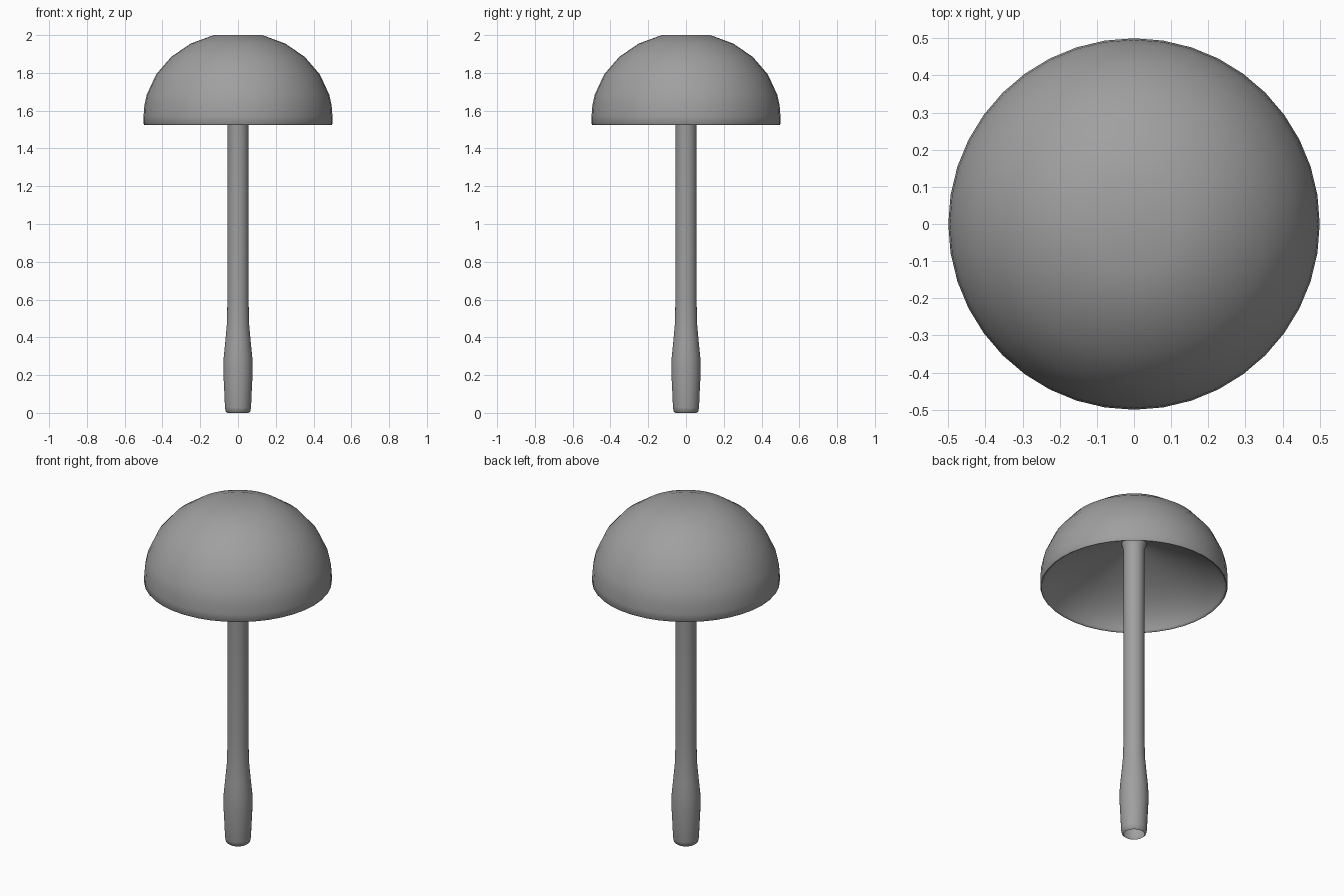
import bpy
import bmesh
import math

SEGMENTS = 40

if "Cube" in bpy.data.objects:
    bpy.data.objects.remove(bpy.data.objects["Cube"], do_unlink=True)

# One plain grey for the whole model
grey = bpy.data.materials.new("plain_grey")
grey.use_nodes = True
colour = (0.35, 0.35, 0.35, 1.0)
grey.diffuse_color = colour
grey.node_tree.nodes["Principled BSDF"].inputs["Base Color"].default_value = colour


def lathe(name, profile, close_top=False):
    """Turn a radius/height profile, listed so that faces look outwards."""
    bm = bmesh.new()
    angles = [2 * math.pi * i / SEGMENTS for i in range(SEGMENTS)]
    rings = [[bm.verts.new((radius * math.cos(a), radius * math.sin(a), z))
              for a in angles] for radius, z in profile]
    for low, high in zip(rings, rings[1:]):
        for i in range(SEGMENTS):
            j = (i + 1) % SEGMENTS
            bm.faces.new((low[i], low[j], high[j], high[i]))
    if close_top:
        bm.faces.new(rings[-1])
    mesh = bpy.data.meshes.new(name)
    bm.to_mesh(mesh)
    bm.free()
    mesh.materials.append(grey)
    obj = bpy.data.objects.new(name, mesh)
    bpy.context.collection.objects.link(obj)
    bpy.ops.object.select_all(action='DESELECT')
    obj.select_set(True)
    bpy.context.view_layer.objects.active = obj
    bpy.ops.object.shade_smooth_by_angle(angle=math.radians(60))


def dome(radius, base, height, angles):
    """Quarter-ellipse profile from the rim upwards."""
    return [(radius * math.cos(math.radians(a)),
             base + height * math.sin(math.radians(a))) for a in angles]


# Cap: shallow, nearly conical underside, thin rounded rim, full dome, flat crown
inside = [(0.06, 1.79), (0.12, 1.77), (0.2, 1.74), (0.3, 1.695),
          (0.38, 1.65), (0.44, 1.6), (0.472, 1.56), (0.485, 1.535)]
rim = [(0.489, 1.527), (0.496, 1.525), (0.5, 1.53)]
outside = dome(0.5, 1.57, 0.445, (0, 7.5, 15, 30, 45, 60, 75))
lathe("cap", inside + rim + outside, close_top=True)

# Stem: open rounded foot, swollen base, slim shaft, small flare into the cap
lathe("stem", [
    (0.056, 0.0), (0.065, 0.008), (0.069, 0.03), (0.073, 0.12), (0.077, 0.2),
    (0.076, 0.29), (0.068, 0.37), (0.059, 0.47), (0.056, 0.6), (0.056, 1.74),
    (0.06, 1.765), (0.067, 1.787)])
